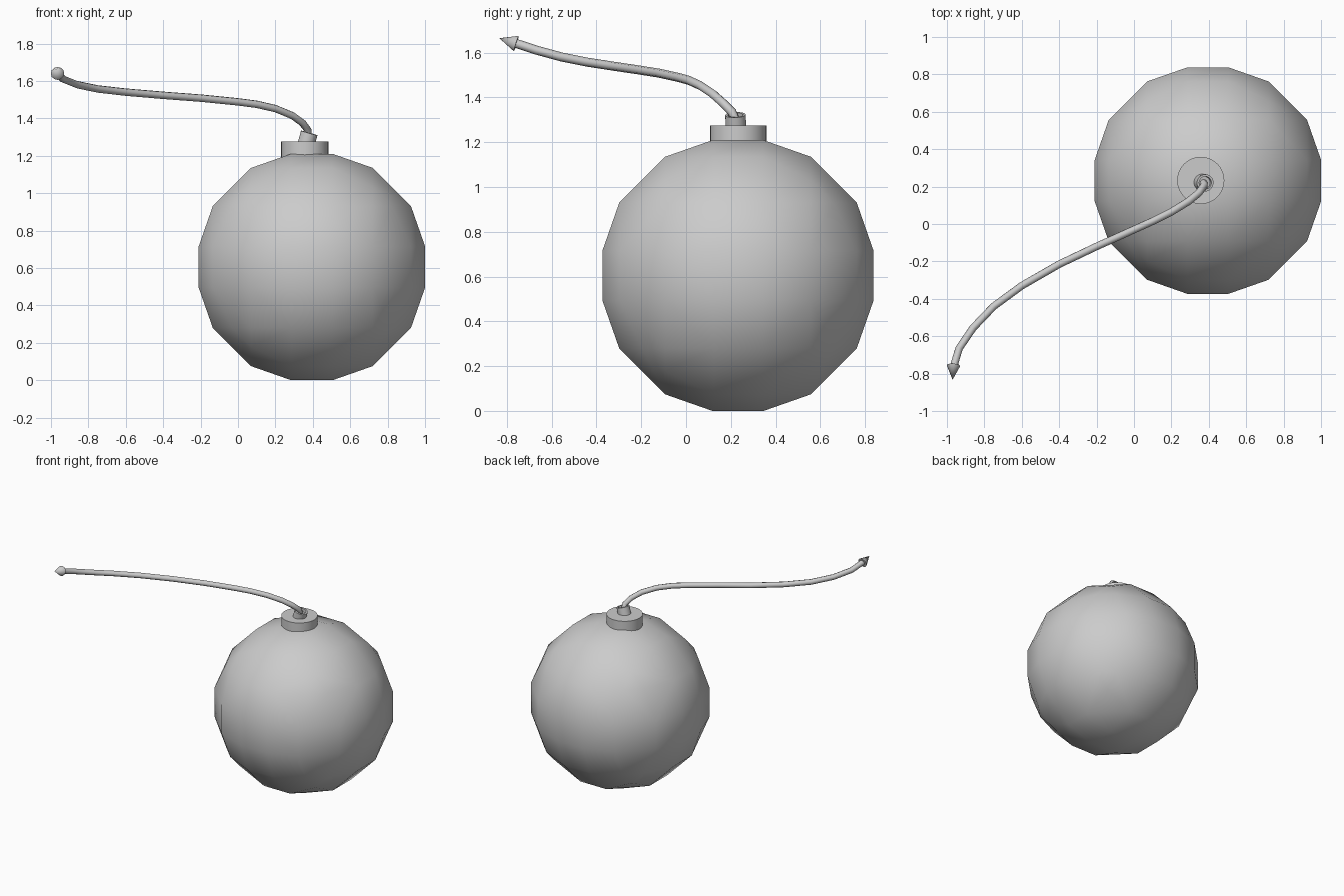
import bpy, bmesh
from itertools import permutations, product
from mathutils import Vector

if "Cube" in bpy.data.objects:
    bpy.data.objects.remove(bpy.data.objects["Cube"])


def add_mesh(name, bm, location=(0, 0, 0)):
    bmesh.ops.recalc_face_normals(bm, faces=bm.faces)
    me = bpy.data.meshes.new(name)
    bm.to_mesh(me)
    bm.free()
    ob = bpy.data.objects.new(name, me)
    bpy.context.collection.objects.link(ob)
    ob.location = location
    return ob


def aim(ob, start, end):
    ob.rotation_mode = 'QUATERNION'
    ob.rotation_quaternion = (Vector(end) - Vector(start)).to_track_quat('Z', 'Y')
    ob.location = start


def smooth(ob, angle=0.6):
    bpy.ops.object.select_all(action='DESELECT')
    ob.select_set(True)
    bpy.context.view_layer.objects.active = ob
    bpy.ops.object.shade_smooth_by_angle(angle=angle)


def lathe(name, profile, sides):
    """Revolve (radius, height) points around z; radius 0 closes to a point."""
    bm = bmesh.new()
    verts = [bm.verts.new((r, 0, z)) for r, z in profile]
    edges = [bm.edges.new(p) for p in zip(verts, verts[1:])]
    bmesh.ops.spin(bm, geom=verts + edges, cent=(0, 0, 0), axis=(0, 0, 1),
                   angle=6.283185307, steps=sides, use_duplicate=False)
    bmesh.ops.remove_doubles(bm, verts=bm.verts, dist=0.0005)
    return add_mesh(name, bm)


# Ball: low-poly rounded-cube sphere, hull of symmetric points
points = set()
for base in ((0.111, 0.111, 0.605), (0.109, 0.325, 0.53), (0.325, 0.325, 0.427)):
    for p in permutations(base):
        for s in product((-1, 1), repeat=3):
            points.add(tuple(a * b for a, b in zip(p, s)))
bm = bmesh.new()
for p in sorted(points):
    bm.verts.new(p)
bmesh.ops.convex_hull(bm, input=bm.verts)
bmesh.ops.dissolve_limit(bm, angle_limit=0.03, verts=bm.verts, edges=bm.edges)
ball = add_mesh("ball", bm, (0.395, 0.232, 0.605))
smooth(ball, 1.2)

# Flat collar on top of the ball
collar = lathe("collar", [(0, 0), (0.126, 0), (0.126, 0.105), (0, 0.105)], 32)
collar.location = (0.357, 0.233, 1.17)
smooth(collar)

# Tilted fuse socket with a shallow recess
socket = lathe("fuse_socket", [(0, 0), (0.046, 0), (0.046, 0.085),
                               (0.034, 0.085), (0.034, 0.06), (0, 0.06)], 20)
aim(socket, (0.358, 0.223, 1.24), (0.382, 0.22, 1.325))
smooth(socket)

# Fuse cord
path = [(0.372, 0.22, 1.30), (0.375, 0.205, 1.335), (0.345, 0.165, 1.375),
        (0.29, 0.12, 1.415), (0.2, 0.065, 1.452), (0.1, 0.015, 1.475),
        (0, -0.03, 1.488), (-0.2, -0.12, 1.508), (-0.4, -0.215, 1.523),
        (-0.6, -0.33, 1.54), (-0.75, -0.44, 1.557), (-0.86, -0.555, 1.58),
        (-0.935, -0.665, 1.61), (-0.965, -0.765, 1.643)]
cu = bpy.data.curves.new("fuse", 'CURVE')
cu.dimensions = '3D'
cu.bevel_depth = 0.02
cu.bevel_resolution = 2
cu.use_fill_caps = True
spline = cu.splines.new('POLY')
spline.points.add(len(path) - 1)
for pt, co in zip(spline.points, path):
    pt.co = (*co, 1)
spline.use_smooth = True
fuse = bpy.data.objects.new("fuse", cu)
bpy.context.collection.objects.link(fuse)

# Pointed tip at the end of the fuse
tip = lathe("fuse_tip", [(0, 0), (0.036, 0), (0, 0.08)], 12)
aim(tip, (-0.965, -0.757, 1.64), (-0.97, -0.833, 1.664))
smooth(tip)
